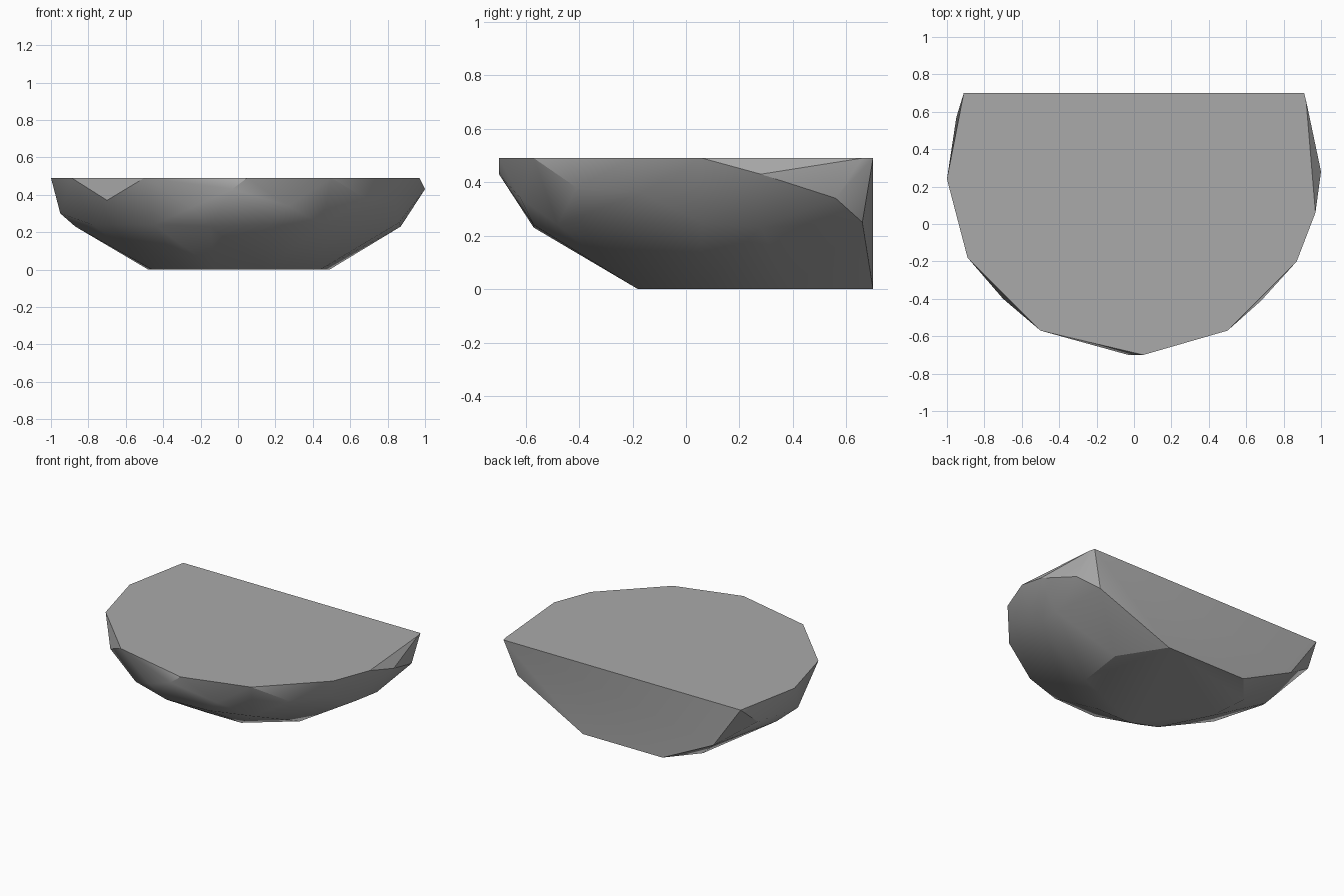
import bpy
import bmesh
import math

# Remove the default object
default_cube = bpy.data.objects.get("Cube")
if default_cube:
    bpy.data.objects.remove(default_cube, do_unlink=True)


def make_material(name, color):
    material = bpy.data.materials.new(name)
    material.use_nodes = True
    material.diffuse_color = color
    shader = material.node_tree.nodes["Principled BSDF"]
    shader.inputs["Base Color"].default_value = color
    return material


def make_faceted_rock(name, corners, material):
    """Wrap a convex skin around the corners and merge its flat regions."""
    mesh = bpy.data.meshes.new(name)
    rock_mesh = bmesh.new()
    for corner in corners:
        rock_mesh.verts.new(corner)
    hull = bmesh.ops.convex_hull(rock_mesh, input=rock_mesh.verts[:])
    unused = set(hull["geom_interior"]) | set(hull["geom_unused"])
    loose = [item for item in unused if isinstance(item, bmesh.types.BMVert)]
    bmesh.ops.delete(rock_mesh, geom=loose, context="VERTS")
    bmesh.ops.dissolve_limit(
        rock_mesh,
        angle_limit=math.radians(1),
        verts=rock_mesh.verts[:],
        edges=rock_mesh.edges[:],
    )
    bmesh.ops.recalc_face_normals(rock_mesh, faces=rock_mesh.faces[:])
    rock_mesh.to_mesh(mesh)
    rock_mesh.free()
    mesh.materials.append(material)
    rock = bpy.data.objects.new(name, mesh)
    bpy.context.collection.objects.link(rock)
    return rock


# Flat top outline, from the back right corner round the front
HEIGHT = .49
top = [(.91, .7), (.92, .66), (.97, .06), (.87, -.2), (.5, -.57), (.05, -.7),
       (-.5, -.57), (-.89, -.18), (-1, .24), (-.91, .7)]

# Flat underside outline
bottom = [(.3, .7), (.49, .4), (.44, .05), (.15, -.18), (-.12, -.18),
          (-.29, -.11), (-.46, .22), (-.48, .5), (-.31, .7)]

# Chipped corners just below the rim
upper_chips = [(1, .28, .43), (.94, .56, .34), (.84, -.17, .36),
               (.68, -.41, .38), (.27, -.62, .34), (-.03, -.7, .43),
               (-.25, -.62, .33), (-.7, -.4, .37), (-.95, .13, .3),
               (-.95, .57, .37)]

# Widest corners of the sloping flanks
lower_chips = [(.83, .66, .25), (.87, .28, .23), (.86, .06, .25),
               (.45, -.48, .24), (.17, -.57, .24), (-.15, -.57, .23),
               (-.45, -.48, .24), (-.78, -.15, .24), (-.87, .25, .23),
               (-.7, .7, .19)]

corners = [(x, y, HEIGHT) for x, y in top]
corners += [(x, y, 0) for x, y in bottom]
corners += upper_chips + lower_chips

stone = make_material("grey stone", (.4, .4, .4, 1))
rock = make_faceted_rock("rock_ledge", corners, stone)

# Soft flanks with crisp cut edges
bpy.ops.object.select_all(action="DESELECT")
rock.select_set(True)
bpy.context.view_layer.objects.active = rock
bpy.ops.object.shade_smooth_by_angle(angle=math.radians(30))
